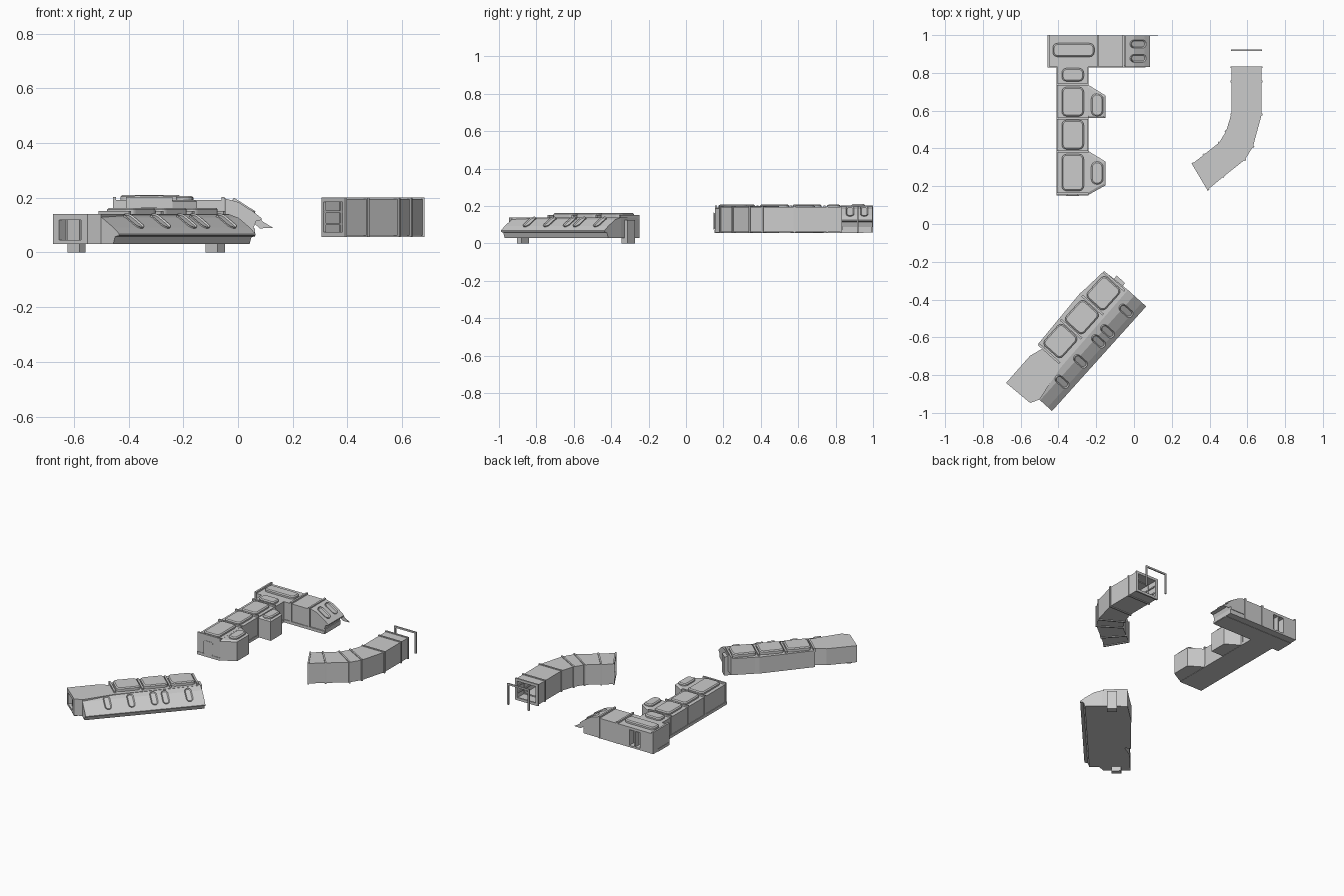
import bpy, bmesh, math
from mathutils import Matrix, Vector

if "Cube" in bpy.data.objects:
    bpy.data.objects.remove(bpy.data.objects["Cube"])

I = Matrix.Identity(4)


def finish(name, bm, M=I):
    bmesh.ops.transform(bm, matrix=M, verts=bm.verts)
    bmesh.ops.recalc_face_normals(bm, faces=bm.faces)
    me = bpy.data.meshes.new(name)
    bm.to_mesh(me)
    bm.free()
    ob = bpy.data.objects.new(name, me)
    bpy.context.collection.objects.link(ob)
    return ob


def prism(name, pts, z0, z1, M=I, inset=0, dz=0):
    """Extruded outline; optional inset of the cap, moved by dz (chamfer or recess)."""
    bm = bmesh.new()
    f = bm.faces.new([bm.verts.new((x, y, z0)) for x, y in pts])
    top = bmesh.ops.extrude_face_region(bm, geom=[f])['geom']
    bmesh.ops.translate(bm, vec=(0, 0, z1 - z0), verts=[v for v in top if isinstance(v, bmesh.types.BMVert)])
    cap = [g for g in top if isinstance(g, bmesh.types.BMFace)][0]
    if inset:
        bm.normal_update()
        bmesh.ops.inset_region(bm, faces=[cap], thickness=inset, use_even_offset=True)
        bmesh.ops.translate(bm, vec=(0, 0, dz), verts=cap.verts)
    return finish(name, bm, M)


def box(name, x0, x1, y0, y1, z0, z1, M=I):
    return prism(name, [(x0, y0), (x1, y0), (x1, y1), (x0, y1)], z0, z1, M)


def rounded(x0, x1, y0, y1, r, n=4):
    pts = []
    for k, (cx, cy) in enumerate([(x1 - r, y1 - r), (x0 + r, y1 - r), (x0 + r, y0 + r), (x1 - r, y0 + r)]):
        for i in range(n + 1):
            a = math.pi / 2 * (k + i / n)
            pts.append((cx + r * math.cos(a), cy + r * math.sin(a)))
    return pts


def pad(name, x0, x1, y0, y1, z0, z1, r=.025, M=I):
    return prism(name, rounded(x0, x1, y0, y1, r), z0, z1 - .006, M, .007, .006)


def cut(ob, cutter):
    m = ob.modifiers.new("recess", 'BOOLEAN')
    m.object, m.operation = cutter, 'DIFFERENCE'
    cutter.hide_render = True
    cutter.hide_set(True)


def tube(name, pairs, z0, z1, grow=0, t=.008):
    """Hollow square duct through pairs of (left, right) plan points."""
    bm = bmesh.new()
    rows = []
    for a, b in pairs:
        a, b = Vector(a), Vector(b)
        d = (b - a).normalized()
        row = []
        for g in (grow, -t):
            p, q = a - d * g, b + d * g
            row += [bm.verts.new((*c, z)) for c, z in
                    ((p, z0 - g), (q, z0 - g), (q, z1 + g), (p, z1 + g))]
        rows.append(row)
    for r, s in zip(rows, rows[1:]):
        for o in (0, 4):
            for i in range(4):
                j = (i + 1) % 4
                bm.faces.new((r[o + i], r[o + j], s[o + j], s[o + i]))
    for r in (rows[0], rows[-1]):
        for i in range(4):
            j = (i + 1) % 4
            bm.faces.new((r[i], r[j], r[4 + j], r[4 + i]))
    return finish(name, bm)


# slope section shared by both armoured fronts: distance inward from tip, height
SLOPE = [(0, .068), (.03, .092), (.085, .127), (.133, .14), (.133, .03), (.03, .03), (.02, .058), (0, .062)]


def slope_window(name, u, M, v=.065):
    """Capsule frame lying on the slope, with a sunken pane."""
    P = M @ Matrix.Translation((u, v, .112)) @ Matrix.Rotation(math.atan2(.035, .055), 4, 'X')
    prism(name, rounded(-.021, .021, -.047, .047, .0205, 5), -.01, .007, P, .006, -.005)


# ---- armoured block, turned 48 degrees ----
S = Matrix.Translation((-.434, -.99, 0)) @ Matrix.Rotation(math.radians(48), 4, 'Z')
along = Matrix(((0, 0, 1, 0), (1, 0, 0, 0), (0, 1, 0, 0), (0, 0, 0, 1)))
prism("block_slope", SLOPE, 0, .745, S @ along)
body = prism("block_body", [(0, .09), (-.046, .115), (-.052, .28), (.139, .282), (.227, .254), (.214, .292),
             (.56, .307), (.59, .303), (.735, .291), (.745, .13), (.2, .12)], .03, .14, S)
cut(body, box("block_recess_cutter", -.1, -.012, .145, .25, .045, .118, S))
box("block_left_leg", -.034, .0, .165, .225, 0, .118, S)
box("block_right_leg", .72, .762, .165, .225, 0, .125, S)
for i, u in enumerate((.15, .296, .439, .51, .656)):
    slope_window(f"block_window_{i}", u, S)
for i, (a, b) in enumerate(((.23, .38), (.4, .55), (.57, .72))):
    pad(f"block_roof_pad_{i}", a, b, .15, .28, .135, .163, .025, S)
for i, u in enumerate((.215, .39, .56, .73)):
    box(f"block_roof_rib_{i}", u - .006, u + .006, .14, .29, .13, .152, S)

# ---- T-shaped building ----
Z0, ZR = .058, .192
bays = [[(-.25, .735), (-.24, .735), (-.15, .68), (-.15, .56), (-.25, .56)],
        [(-.25, .385), (-.24, .385), (-.15, .33), (-.15, .205), (-.24, .155), (-.25, .155)]]
box("stem_hall", -.406, -.244, .155, .84, Z0, ZR)
head = box("head_hall", -.455, -.05, .832, .998, Z0, ZR)
cut(head, box("door_recess_cutter", -.36, -.28, .955, 1.1, .07, .175))
box("door_post", -.324, -.316, .96, .997, .07, .175)
for i, b in enumerate(bays):
    prism(f"side_bay_{i}", b, Z0, ZR - .006, I, .012, .006)
for i, (a, b) in enumerate(((.755, .825), (.57, .725), (.395, .55), (.175, .37))):
    pad(f"stem_roof_pad_{i}", -.382, -.266, a, b, .185, .208)
for i, (a, b) in enumerate(((.57, .69), (.21, .33))):
    pad(f"bay_roof_pad_{i}", -.227, -.163, a, b, .185, .206, .028)
pad("head_roof_pad", -.43, -.21, .885, .957, .185, .21)
for i, y in enumerate((.161, .382, .56, .74)):
    box(f"stem_rib_{i}", -.41, -.24, y - .006, y + .006, Z0, .203)
for i, x in enumerate((-.451, -.19, -.055)):
    box(f"head_rib_{i}", x - .006, x + .006, .828, 1.0, Z0, .203)
box("stem_plinth", -.41, -.24, .152, .83, Z0 - .002, .075)
box("head_plinth", -.459, .06, .828, .95, Z0 - .002, .075)
pad("stem_front_door", -.36, -.29, .075, .165, -.156, -.148, .012,
    Matrix(((1, 0, 0, 0), (0, 0, 1, .304), (0, 1, 0, 0), (0, 0, 0, 1))))

# sloped right end of the head: section runs inward along -x
H = Matrix(((0, -1, 0, .086), (1, 0, 0, .832), (0, 0, 1, .057), (0, 0, 0, 1)))
prism("head_slope", SLOPE, 0, .166, H @ along)
box("head_slope_floor", -.06, .062, .836, .994, Z0, .088)
for i, u in enumerate((.045, .121)):
    slope_window(f"head_window_{i}", u, H)
# thin cheek plate on the back edge
prism("head_fin", [(-.05, .197), (-.01, .187), (.04, .155), (.092, .112), (.128, .09), (.08, .088)],
      -.998, -.994, Matrix(((1, 0, 0, 0), (0, 0, -1, 0), (0, 1, 0, 0), (0, 0, 0, 1))))

# ---- curved open corridor ----
stations = [((.515, .835), (.676, .835)), ((.515, .755), (.676, .755)), ((.515, .58), (.676, .58)),
            ((.487, .49), (.63, .41)), ((.45, .43), (.587, .34)), ((.37, .367), (.473, .25)),
            ((.307, .317), (.388, .18))]
tube("corridor", stations, .062, .196)
for i, (a, b) in enumerate(stations):
    a, b = Vector(a), Vector(b)
    n = Vector((a.y - b.y, b.x - a.x)).normalized() * .005
    # keep the end ribs inside the ends
    o = n * (-1 if i == 0 else 1 if i == len(stations) - 1 else 0)
    tube(f"corridor_rib_{i}", [(a + o - n, b + o - n), (a + o + n, b + o + n)], .062, .196, .005, .012)
for i, z in enumerate((.1, .145)):
    for side, (s, t) in (("inner", (.04, .09)), ("outer", (.91, .96))):
        rail = [(Vector(a).lerp(Vector(b), s), Vector(a).lerp(Vector(b), t)) for a, b in stations]
        tube(f"corridor_{side}_rail_{i}", rail, z, z + .008, 0, .001)

# ---- free-standing door frame behind the corridor ----
for side, x in (("left", .514), ("right", .666)):
    box(f"frame_{side}_post", x, x + .011, .915, .923, .058, .19)
box("frame_lintel", .514, .677, .915, .923, .19, .201)
